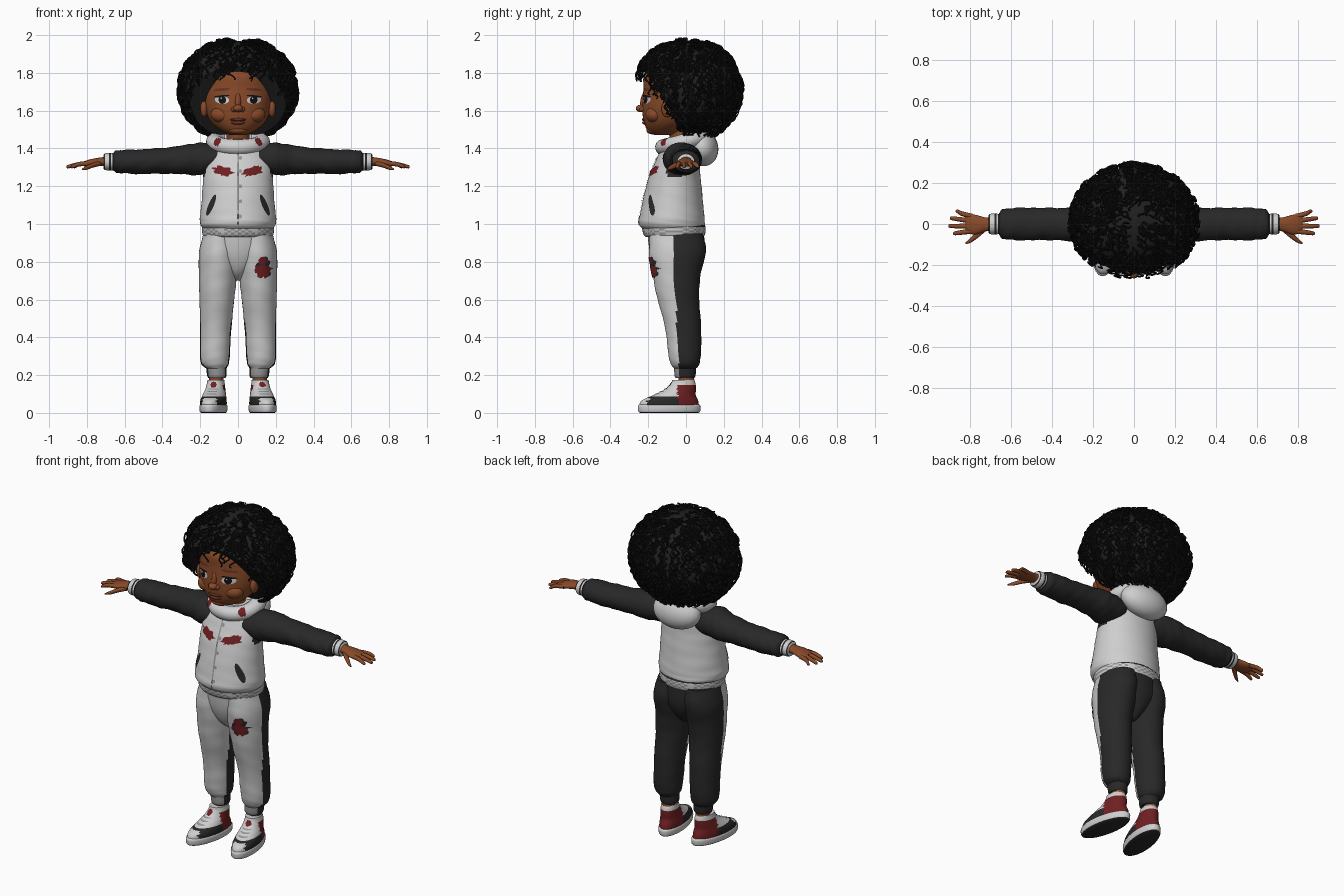
import bpy, bmesh, math, random
from math import sin, cos, pi, tau
from mathutils import Vector, Matrix
from mathutils.bvhtree import BVHTree

random.seed(7)
cube = bpy.data.objects.get("Cube")
if cube:
    bpy.data.objects.remove(cube)


def colour(name, rgb):
    m = bpy.data.materials.new(name)
    m.use_nodes = True
    m.diffuse_color = (*rgb, 1)
    node = m.node_tree.nodes["Principled BSDF"]
    node.inputs["Base Color"].default_value = (*rgb, 1)
    node.inputs["Roughness"].default_value = 0.8
    return m


SKIN = colour("skin brown", (.25, .068, .022))
LIP = colour("lip brown", (.15, .035, .018))
HAIR = colour("hair black", (.014, .014, .014))
CURL = colour("curl black", (.006, .006, .006))
BLACK = colour("cloth black", (.021, .021, .021))
WHITE = colour("cloth white", (.62, .62, .62))
GREY = colour("trim grey", (.3, .3, .3))
RED = colour("dark red", (.16, .014, .016))


def finish(name, bm, mats, rule=None):
    """Turn a bmesh into a smooth object, colouring faces by a rule."""
    bmesh.ops.recalc_face_normals(bm, faces=bm.faces)
    for f in bm.faces:
        f.smooth = True
        f.material_index = rule(f.calc_center_median()) if rule else 0
    me = bpy.data.meshes.new(name)
    bm.to_mesh(me)
    bm.free()
    for m in mats:
        me.materials.append(m)
    ob = bpy.data.objects.new(name, me)
    bpy.context.collection.objects.link(ob)
    return ob


def spline(rows, steps):
    """Smooth interpolation through rows of numbers."""
    out = []
    for i in range(len(rows) - 1):
        a, b = rows[max(i - 1, 0)], rows[i]
        c, d = rows[i + 1], rows[min(i + 2, len(rows) - 1)]
        for k in range(steps):
            t = k / steps
            out.append([q + .5 * t * (r - p + t * (2*p - 5*q + 4*r - s + t * (3*(q - r) + s - p)))
                        for p, q, r, s in zip(a, b, c, d)])
    return out + [list(rows[-1])]


def loft(name, rows, mats, rule=None, axis="z", side=1, seg=32, steps=4, fold=0):
    """Skin elliptical sections (position, centre, centre, radius, radius)."""
    bm = bmesh.new()
    rings = []
    for j, (t, c1, c2, r1, r2) in enumerate(spline(rows, steps)):
        ring = []
        for i in range(seg):
            a = tau * i / seg
            w = 1 + fold * sin(j * 1.3 + 2 * sin(a)) * cos(a * 2 + j * .4)
            u, v = c1 + r1 * w * cos(a), c2 + r2 * w * sin(a)
            p = (side * u, v, t) if axis == "z" else (side * t, u, v)
            ring.append(bm.verts.new(p))
        rings.append(ring)
    for p, q in zip(rings, rings[1:]):
        for i in range(seg):
            k = (i + 1) % seg
            bm.faces.new((p[i], p[k], q[k], q[i]))
    bm.faces.new(rings[0])
    bm.faces.new(rings[-1])
    return finish(name, bm, mats, rule)


def ball(name, centre, radii, mat, tilt=0):
    bm = bmesh.new()
    mtx = Matrix.Translation(centre) @ Matrix.Rotation(tilt, 4, "X") @ Matrix.Diagonal((*radii, 1))
    bmesh.ops.create_uvsphere(bm, u_segments=24, v_segments=16, radius=1, matrix=mtx)
    return finish(name, bm, [mat])


def patch(name, target, mat, x, z, rx, rz, turn=0, jag=0, lift=.003, seg=28):
    """Thin flat detail laid on the front of a part."""
    tree = BVHTree.FromPolygons([v.co for v in target.data.vertices],
                                [p.vertices[:] for p in target.data.polygons])
    bm = bmesh.new()
    last = 0

    def place(u, v):
        nonlocal last
        px, pz = x + u * cos(turn) - v * sin(turn), z + u * sin(turn) + v * cos(turn)
        hit = tree.ray_cast(Vector((px, -1, pz)), Vector((0, 1, 0)))[0]
        last = hit.y if hit else last
        return bm.verts.new((px, last - lift, pz))

    mid = place(0, 0)
    rough = [1 - jag * random.random() for i in range(seg)]
    prev = None
    for k in range(1, 5):
        ring = [place(rx * rough[i] * cos(tau * i / seg) * k / 4,
                      rz * rough[i] * sin(tau * i / seg) * k / 4) for i in range(seg)]
        for i in range(seg):
            n = (i + 1) % seg
            bm.faces.new((prev[i], prev[n], ring[n], ring[i]) if prev else (mid, ring[n], ring[i]))
        prev = ring
    return finish(name, bm, [mat])


# Head and neck
head = loft("head", [(1.47, 0, -.11, .04, .055), (1.49, 0, -.11, .085, .09), (1.53, 0, -.09, .135, .13),
                     (1.58, 0, -.075, .165, .155), (1.64, 0, -.065, .18, .165), (1.72, 0, -.06, .178, .165),
                     (1.8, 0, -.06, .15, .158), (1.87, 0, -.04, .07, .09)], [SKIN], seg=48)
loft("neck", [(1.36, 0, -.02, .07, .06), (1.44, 0, -.03, .06, .055), (1.54, 0, -.04, .065, .06)], [SKIN])
ball("nose_tip", (0, -.238, 1.612), (.026, .028, .02), SKIN)
ball("nose_bridge", (0, -.222, 1.65), (.016, .02, .05), SKIN, -.15)
ball("upper_lip", (0, -.216, 1.553), (.045, .018, .009), LIP)
ball("lower_lip", (0, -.214, 1.536), (.036, .018, .01), LIP)
ball("chin", (0, -.18, 1.497), (.05, .03, .022), SKIN)
for s in (-1, 1):
    ball("nostril", (s * .022, -.228, 1.607), (.015, .018, .014), SKIN)
    ball("cheek", (s * .085, -.165, 1.58), (.06, .05, .045), SKIN)
    ball("ear", (s * .18, -.1, 1.61), (.02, .03, .045), SKIN)
    patch("eye_white", head, WHITE, s * .085, 1.657, .038, .021, s * .1)
    patch("iris", head, CURL, s * .083, 1.657, .02, .021, lift=.005)
    patch("eye_glint", head, WHITE, s * .083 - .006, 1.666, .004, .004, lift=.007)
    patch("eyelash", head, CURL, s * .087, 1.677, .042, .005, -s * .1, lift=.006)
    patch("eyebrow", head, LIP, s * .085, 1.712, .045, .008, -s * .08)

# Hair mass, cut by a sloping plane so the face shows
CENTRE, SIZE = Vector((0, .01, 1.71)), Vector((.298, .268, .258))
CUT, CUT_N = Vector((0, -.25, 1.87)), Vector((0, 1, .62))


def hair_point(theta, phi, lift=0):
    d = Vector((sin(phi) * cos(theta), sin(phi) * sin(theta), cos(phi)))
    p = CENTRE + d * SIZE + d * lift
    p.z = max(p.z, 1.475 - lift)
    return p


bm = bmesh.new()
bmesh.ops.create_uvsphere(bm, u_segments=64, v_segments=40, radius=1)
for v in bm.verts:
    v.co = CENTRE + v.co * SIZE
    v.co.z = max(v.co.z, 1.475)
bmesh.ops.bisect_plane(bm, geom=bm.verts[:] + bm.edges[:] + bm.faces[:],
                       plane_co=CUT, plane_no=CUT_N, clear_inner=True)
bmesh.ops.holes_fill(bm, edges=[e for e in bm.edges if e.is_boundary], sides=0)
finish("hair_mass", bm, [HAIR])

# Curls combed down from the crown
cu = bpy.data.curves.new("hair_curls", "CURVE")
cu.dimensions = "3D"
cu.bevel_depth = .0045
cu.bevel_resolution = 0
count = 0
while count < 1300:
    theta, phi = random.uniform(0, tau), math.acos(random.uniform(-.8, 1))
    if (hair_point(theta, phi) - CUT).dot(CUT_N) < .005:
        continue
    count += 1
    length, wave = random.uniform(.15, .34), random.uniform(.02, .05)
    lift, start = random.uniform(.004, .026), random.uniform(0, tau)
    sp = cu.splines.new("POLY")
    sp.points.add(10)
    for k, pt in enumerate(sp.points):
        t = k / 10
        side = wave * sin(start + t * 9) / max(sin(phi), .25)
        p = hair_point(theta + side, phi + length * t, .003 + lift * sin(t * pi * .85))
        pt.co = (*p, 1)
curls = bpy.data.objects.new("hair_curls", cu)
cu.materials.append(CURL)
bpy.context.collection.objects.link(curls)
bpy.context.view_layer.objects.active = curls
curls.select_set(True)
bpy.ops.object.convert(target="MESH")

# Jacket body with raglan shoulders
jacket = loft("jacket", [(.97, 0, -.065, .18, .16), (1, 0, -.075, .2, .175), (1.05, 0, -.074, .2, .17),
                         (1.15, 0, -.068, .19, .155), (1.25, 0, -.06, .185, .137), (1.33, 0, -.045, .178, .118),
                         (1.39, 0, -.03, .155, .105), (1.45, 0, -.015, .1, .085)], [WHITE, BLACK],
              lambda c: int(c.z > 1.25 and abs(c.x) > .12 + (1.43 - c.z) * .33), seg=64, steps=5, fold=.008)
loft("jacket_hem", [(.93, 0, -.06, .176, .15), (.945, 0, -.062, .188, .163), (.985, 0, -.065, .19, .168),
                    (1, 0, -.065, .18, .16)], [WHITE, BLACK, GREY],
     lambda c: int(c.z > .983) or 2 * int(sin(c.x * 190) * sin(c.z * 300) > .3), seg=64)
patch("zip", jacket, GREY, 0, 1.2, .005, .21)
for z in (1.04, 1.12, 1.2, 1.28, 1.35):
    patch("snap", jacket, GREY, .012, z, .01, .01, lift=.006)
for s in (-1, 1):
    patch("pocket", jacket, BLACK, s * .142, 1.1, .014, .06, s * .4)
    patch("chest_badge", jacket, RED, s * .08, 1.28, .068, .032, s * .25, .4)

# Collar and hood
bpy.ops.mesh.primitive_torus_add(major_radius=.115, minor_radius=.042, major_segments=40, minor_segments=16)
collar = bpy.context.object
collar.name = "collar"
collar.data.transform(Matrix.Translation((0, -.01, 1.435)) @ Matrix.Rotation(.25, 4, "X")
                      @ Matrix.Diagonal((1.08, 1, 1, 1)))
collar.data.materials.append(WHITE)
ball("hood", (0, .085, 1.405), (.15, .085, .1), WHITE, .3)
for s in (-1, 1):
    patch("collar_badge", collar, RED, s * .11, 1.435, .02, .03, s * .5, .35)

# Arms and hands
for s in (-1, 1):
    loft("sleeve", [(.1, -.03, 1.345, .09, .07), (.2, -.02, 1.345, .1, .086), (.28, -.005, 1.34, .086, .078),
                    (.4, 0, 1.335, .078, .068), (.5, 0, 1.33, .08, .066), (.6, 0, 1.33, .077, .062),
                    (.645, 0, 1.33, .07, .058), (.662, 0, 1.33, .048, .044)],
         [BLACK], axis="x", side=s, steps=5, fold=.04)
    loft("wrist_cuff", [(.65, 0, 1.33, .046, .042), (.665, 0, 1.33, .05, .046), (.7, 0, 1.33, .05, .045),
                        (.712, 0, 1.33, .042, .038)], [WHITE, BLACK],
         lambda c: int(sin(abs(c.x) * 420) > .2), axis="x", side=s)
    loft("palm", [(.69, 0, 1.332, .033, .026), (.73, -.002, 1.33, .035, .022), (.77, -.003, 1.325, .047, .02),
                  (.805, 0, 1.32, .048, .016), (.825, .004, 1.318, .036, .01)], [SKIN], axis="x", side=s)
    for y, tip, ty in ((.038, .872, .062), (.014, .9, .028), (-.011, .908, -.01), (-.035, .885, -.046)):
        loft("finger", [(.79, y, 1.32, .012, .012), (.84, (y + ty) / 2, 1.317, .012, .012),
                        (tip - .008, ty, 1.304, .009, .009), (tip, ty, 1.302, .003, .003)],
             [SKIN], axis="x", side=s, seg=12)
    loft("thumb", [(.725, -.02, 1.322, .015, .014), (.765, -.052, 1.312, .017, .013),
                   (.8, -.08, 1.298, .012, .011), (.825, -.095, 1.29, .004, .004)],
         [SKIN], axis="x", side=s, seg=14)


# Trousers: white front, black back
def back(c):
    return int(c.y > -.075 + (1 - c.z) * .05)


loft("trouser_seat", [(.7, 0, -.04, .02, .05), (.75, 0, -.043, .075, .105), (.84, 0, -.045, .165, .143),
                      (.95, 0, -.055, .18, .15)], [WHITE, BLACK], back, seg=64)
for s in (-1, 1):
    leg = loft("trouser_leg", [(.235, .115, -.005, .052, .058), (.262, .122, -.005, .074, .077),
                               (.33, .122, -.008, .08, .088), (.45, .118, -.015, .083, .095),
                               (.6, .112, -.04, .092, .11), (.72, .107, -.05, .1, .125),
                               (.85, .1, -.045, .106, .15), (.95, .09, -.05, .093, .14)],
               [WHITE, BLACK], back, side=s, seg=48, steps=5, fold=.015)
    loft("ankle_cuff", [(.185, .112, -.005, .046, .05), (.2, .112, -.005, .052, .056),
                        (.24, .114, -.005, .054, .058)], [GREY, BLACK], back, side=s)
    patch("drawstring", leg, BLACK, s * .032, .865, .007, .055, s * .1, lift=.009)
    if s > 0:
        patch("knee_badge", leg, BLACK, .132, .765, .058, .068, 0, .5)
        patch("knee_badge_body", leg, RED, .13, .75, .05, .042, .2, .4, .006)
        patch("knee_badge_top", leg, RED, .132, .806, .026, .022, 0, .2, .006)


# Shoes: red heel, black sides, white toe top and tongue
def shoe_paint(c):
    if c.y > -.055 and c.z < .145:
        return 2
    return int(c.z < .085 and (c.z < .064 or c.y > -.2)) if c.z < .12 and c.y > -.22 else 0


for s in (-1, 1):
    turn = Matrix.Translation((s * .115, 0, 0)) @ Matrix.Rotation(s * .17, 4, "Z")
    parts = [loft("ankle", [(.12, 0, .005, .038, .042), (.21, 0, 0, .038, .042)], [SKIN])]
    parts.append(loft("shoe_sole", [(0, 0, -.09, .06, .155), (.008, 0, -.09, .068, .166),
                                    (.035, 0, -.09, .07, .168), (.044, 0, -.09, .064, .16)],
                      [WHITE, BLACK], lambda c: int(c.z < .004), seg=40))
    upper = loft("shoe_upper", [(.035, 0, -.09, .066, .16), (.065, 0, -.087, .066, .152),
                                (.095, 0, -.06, .06, .112), (.125, 0, -.03, .052, .083),
                                (.155, 0, -.015, .047, .066), (.175, 0, -.015, .044, .058)],
                 [WHITE, BLACK, RED], shoe_paint, seg=48)
    parts += [upper, patch("tongue_badge", upper, RED, 0, .15, .02, .018, 0, .3)]
    for i in range(3):
        parts.append(patch("shoe_lace", upper, GREY, 0, .1 + i * .013, .03, .003, lift=.005))
    for ob in parts:
        ob.data.transform(turn)

# Smooth shading with crisp edges
bpy.ops.object.select_all(action="DESELECT")
for ob in bpy.context.collection.objects:
    if ob.type == "MESH":
        ob.select_set(True)
        bpy.context.view_layer.objects.active = ob
bpy.ops.object.shade_smooth_by_angle(angle=math.radians(50))
